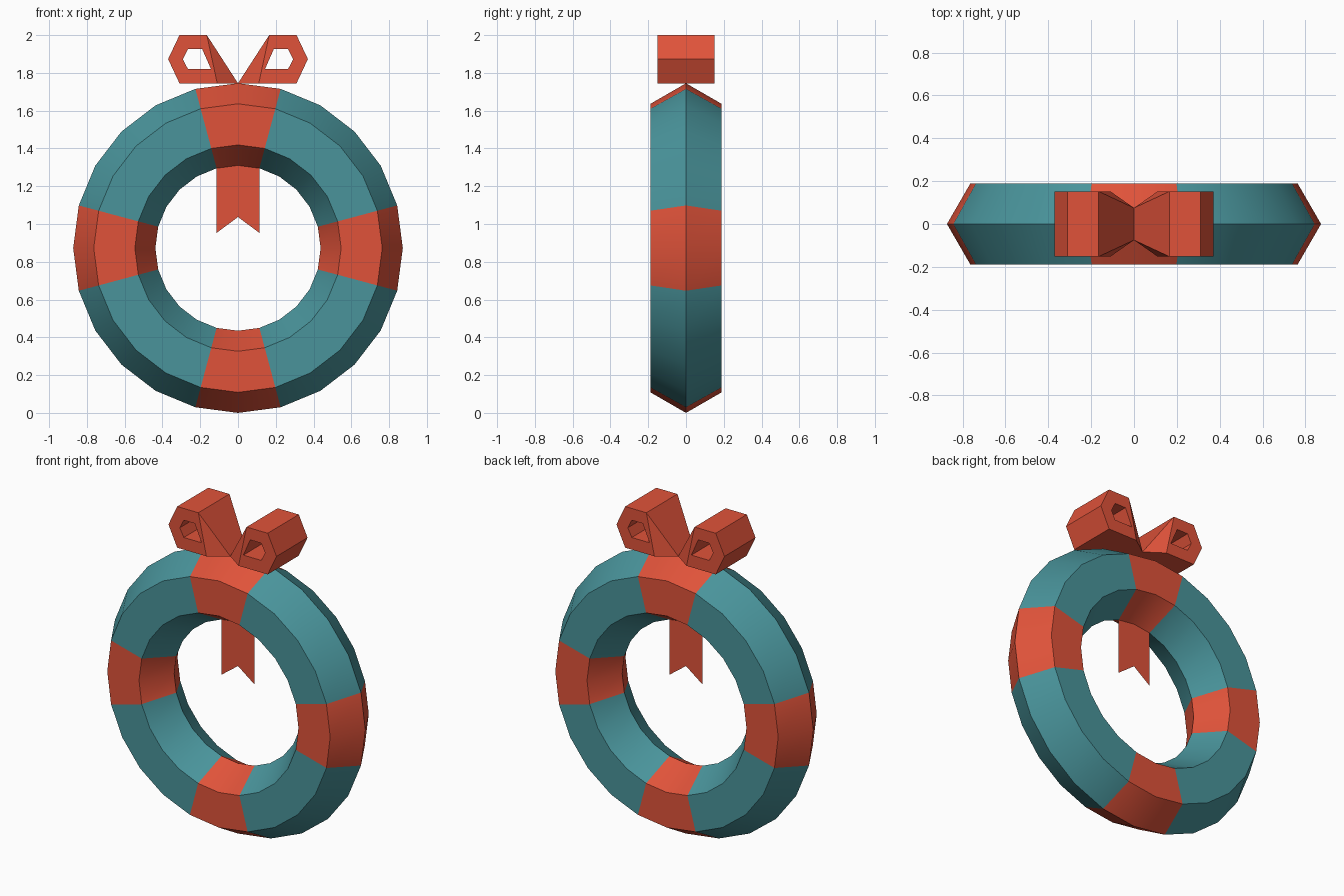
import bpy, bmesh, math
from mathutils import Vector

cube = bpy.data.objects.get("Cube")
if cube:
    bpy.data.objects.remove(cube)


def material(name, rgb):
    mat = bpy.data.materials.new(name)
    mat.use_nodes = True
    mat.diffuse_color = (*rgb, 1)
    mat.node_tree.nodes["Principled BSDF"].inputs["Base Color"].default_value = (*rgb, 1)
    return mat


teal = material("teal", (0.067, 0.296, 0.328))
red = material("ribbon red", (0.745, 0.086, 0.042))


def finish(bm, name, mats):
    mesh = bpy.data.meshes.new(name)
    bmesh.ops.recalc_face_normals(bm, faces=bm.faces)
    bm.to_mesh(mesh)
    bm.free()
    obj = bpy.data.objects.new(name, mesh)
    bpy.context.collection.objects.link(obj)
    for m in mats:
        mesh.materials.append(m)
    return obj


# Wreath ring: a hexagon spun around the y axis
RING, TUBE = 0.655, 0.2175
CENTRE = RING + TUBE
bm = bmesh.new()
hexagon = []
for i in range(6):
    a = math.radians(60 * i)
    hexagon.append(bm.verts.new((RING + TUBE * math.cos(a), TUBE * math.sin(a), 0)))
edges = [bm.edges.new((hexagon[i], hexagon[i - 1])) for i in range(6)]
bmesh.ops.spin(bm, geom=hexagon + edges, cent=(0, 0, 0), axis=(0, 1, 0),
               angle=math.tau, steps=24, use_merge=True)
bmesh.ops.remove_doubles(bm, verts=bm.verts, dist=0.0005)

# Red bands at the top, bottom and both sides
for f in bm.faces:
    c = f.calc_center_median()
    reach = max(abs(c.x), abs(c.z)) / math.hypot(c.x, c.z)
    f.material_index = 1 if reach > math.cos(math.radians(15)) else 0
bmesh.ops.translate(bm, verts=bm.verts, vec=Vector((0, 0, CENTRE)))
ring = finish(bm, "wreath_ring", [teal, red])
bpy.ops.object.select_all(action="DESELECT")
ring.select_set(True)
bpy.context.view_layer.objects.active = ring
bpy.ops.object.shade_smooth_by_angle(angle=math.radians(30))

# Bow: one hollow loop narrowing to the knot, mirrored
BASE = 2 * CENTRE
outer = [(0.11, BASE), (0.31, BASE), (0.37, 1.873), (0.31, 2.0), (0.165, 2.0)]
inner = [(0.143, 1.82), (0.265, 1.82), (0.292, 1.873), (0.265, 1.927), (0.19, 1.927)]
bm = bmesh.new()


def points(profile, y):
    return [bm.verts.new((x, y, z)) for x, z in profile]


of, ob = points(outer, -0.152), points(outer, 0.152)
hf, hb = points(inner, -0.152), points(inner, 0.152)
kf, kb = bm.verts.new((0, -0.075, BASE)), bm.verts.new((0, 0.075, BASE))
for i in range(5):
    j = (i + 1) % 5
    bm.faces.new((of[i], of[j], hf[j], hf[i]))
    bm.faces.new((ob[j], ob[i], hb[i], hb[j]))
    bm.faces.new((hf[i], hf[j], hb[j], hb[i]))
    if j:
        bm.faces.new((of[j], of[i], ob[i], ob[j]))
# Tapered part towards the knot
bm.faces.new((of[4], of[0], kf))
bm.faces.new((ob[0], ob[4], kb))
bm.faces.new((of[4], kf, kb, ob[4]))
bm.faces.new((of[0], ob[0], kb, kf))
bow = finish(bm, "bow", [red])
bow.modifiers.new("mirror", "MIRROR").use_axis[0] = True

# Hanging ribbon tail with a notched end
bm = bmesh.new()
top = CENTRE + RING - TUBE + 0.005
tail = [(-0.113, top), (-0.113, 0.953), (0, 1.037), (0.113, 0.953), (0.113, top), (0, top)]
v = points(tail, 0)
bm.faces.new((v[0], v[1], v[2], v[5]))
bm.faces.new((v[5], v[2], v[3], v[4]))
finish(bm, "ribbon_tail", [red])
